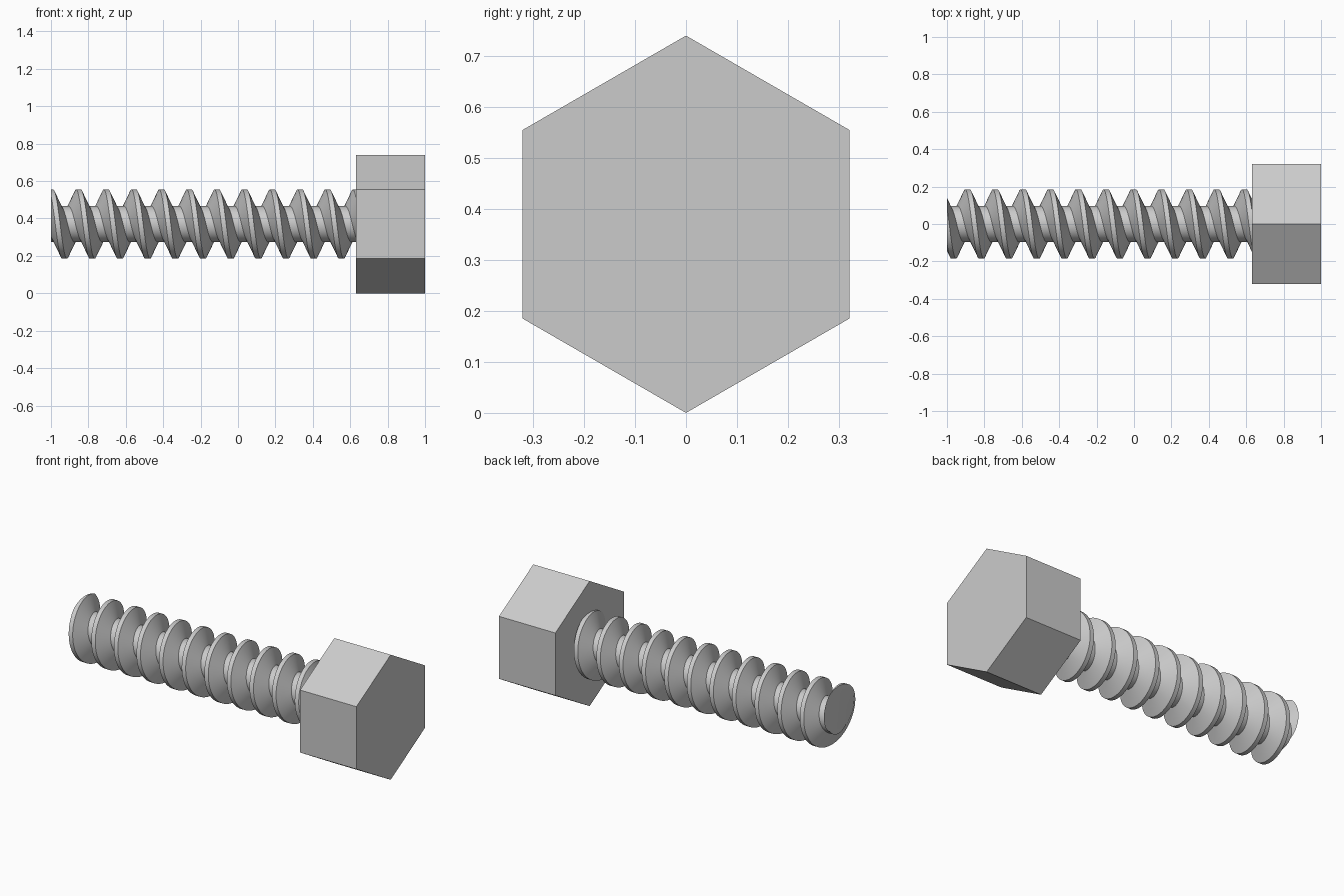
import bpy, bmesh, math
from mathutils import Matrix

if "Cube" in bpy.data.objects:
    bpy.data.objects.remove(bpy.data.objects["Cube"])

AXIS_Z = 0.37                  # height of the bolt axis
HEAD_X, END_X = 0.631, -1.0    # underside of head, tip of shank
PITCH, MAJOR, MINOR = 0.148, 0.185, 0.096
CREST, ROOT = 0.026, 0.042     # widths of the thread flats
SEG = 64                       # steps per turn

steel = bpy.data.materials.new("steel_grey")
steel.diffuse_color = (0.6, 0.6, 0.6, 1)
steel.use_nodes = True
steel.node_tree.nodes["Principled BSDF"].inputs["Base Color"].default_value = steel.diffuse_color


def add_object(name, bm):
    bmesh.ops.recalc_face_normals(bm, faces=bm.faces)
    mesh = bpy.data.meshes.new(name)
    bm.to_mesh(mesh)
    bm.free()
    mesh.materials.append(steel)
    obj = bpy.data.objects.new(name, mesh)
    bpy.context.collection.objects.link(obj)
    return obj


# Hexagonal head, corners pointing up and down
bm = bmesh.new()
bmesh.ops.create_cone(
    bm, cap_ends=True, segments=6, radius1=0.37, radius2=0.37, depth=1 - HEAD_X,
    matrix=Matrix.Translation(((1 + HEAD_X) / 2, 0, AXIS_Z)) @ Matrix.Rotation(math.pi / 2, 4, 'Y'))
# Put a corner at the top whichever way the primitive starts
top = max(v.co.z for v in bm.verts)
if top < AXIS_Z + 0.36:
    bmesh.ops.rotate(bm, verts=bm.verts, cent=(0, 0, AXIS_Z),
                     matrix=Matrix.Rotation(math.pi / 6, 3, 'X'))
add_object("hex_head", bm)

# Threaded shank: one pitch of thread profile swept along a helix
flank = (PITCH - CREST - ROOT) / 2
profile = [(-CREST / 2, MAJOR), (CREST / 2, MAJOR),
           (CREST / 2 + flank, MINOR), (CREST / 2 + flank + ROOT, MINOR),
           (PITCH - CREST / 2, MAJOR)]
bm = bmesh.new()
rings = []
for i in range(14 * SEG + 1):
    turn = i / SEG
    a = 2 * math.pi * turn
    # angle runs from +z towards -y while x advances
    rings.append([bm.verts.new((-0.853 - 2 * PITCH + PITCH * turn + x,
                                -r * math.sin(a), AXIS_Z + r * math.cos(a)))
                  for x, r in profile])
for p, q in zip(rings, rings[1:]):
    for k in range(len(profile) - 1):
        bm.faces.new((p[k], p[k + 1], q[k + 1], q[k]))
bmesh.ops.remove_doubles(bm, verts=bm.verts, dist=1e-4)

# Cut both ends flat and cap them
for x, side in ((END_X, -1), (HEAD_X + 0.004, 1)):
    cut = bmesh.ops.bisect_plane(bm, geom=bm.verts[:] + bm.edges[:] + bm.faces[:],
                                 plane_co=(x, 0, 0), plane_no=(side, 0, 0),
                                 clear_outer=True)
    edges = [e for e in cut["geom_cut"] if isinstance(e, bmesh.types.BMEdge)]
    bmesh.ops.contextual_create(bm, geom=edges)
shank = add_object("threaded_shank", bm)

bpy.context.view_layer.objects.active = shank
shank.select_set(True)
bpy.ops.object.shade_smooth_by_angle(angle=math.radians(30))
